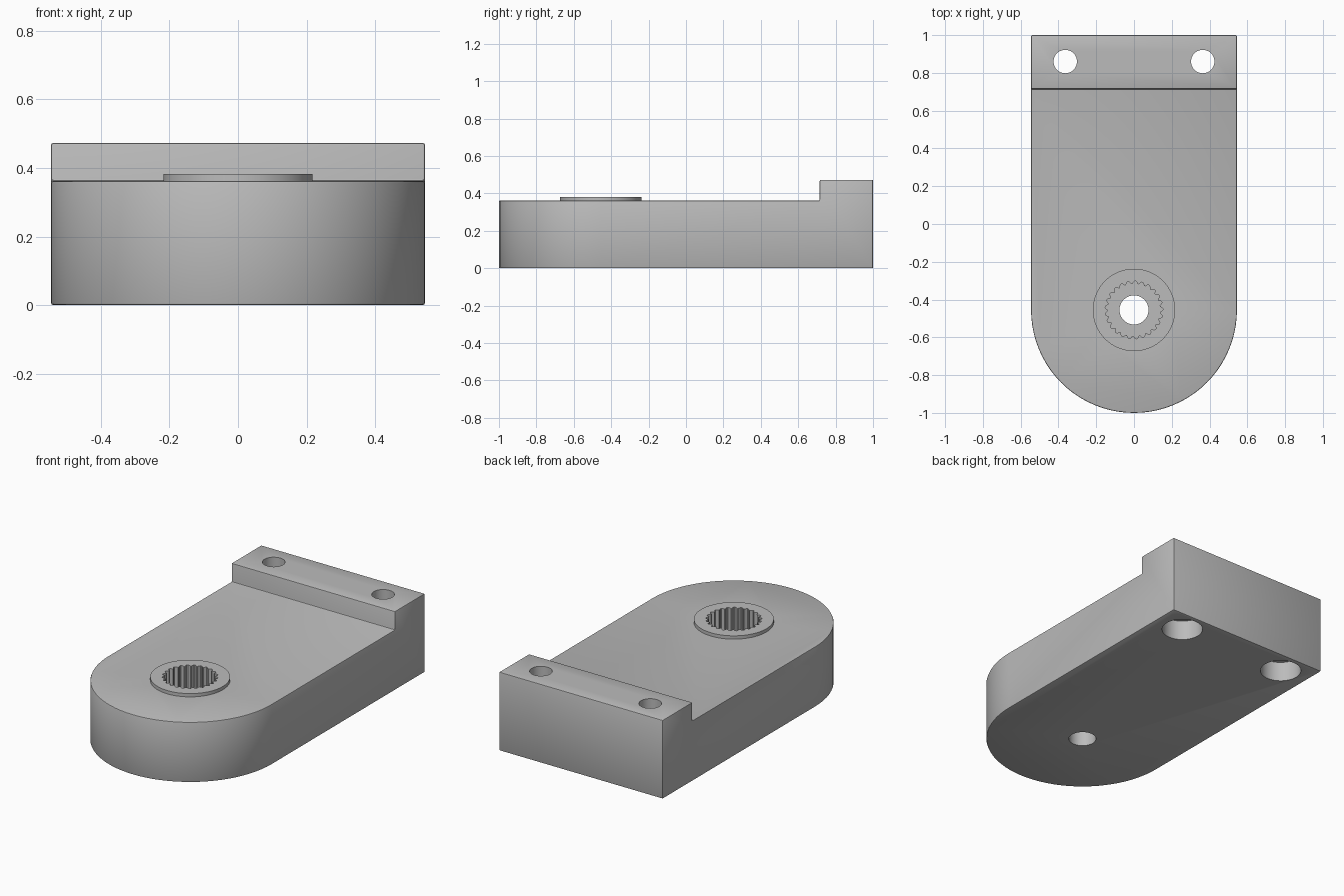
import bpy, bmesh, math

old = bpy.data.objects.get("Cube")
if old:
    bpy.data.objects.remove(old, do_unlink=True)

HALF, TOP, STEP, BOSS_TOP = 0.545, 0.473, 0.362, 0.382
HUB_Y = HALF - 1

grey = bpy.data.materials.new("plain grey")
grey.use_nodes = True
colour = (0.5, 0.5, 0.5, 1)
grey.diffuse_color = colour
grey.node_tree.nodes["Principled BSDF"].inputs["Base Color"].default_value = colour


def prism(name, outline, z0, z1):
    """Extrude a closed outline from z0 up to z1."""
    bm = bmesh.new()
    face = bm.faces.new([bm.verts.new((x, y, z0)) for x, y in outline])
    new = bmesh.ops.extrude_face_region(bm, geom=[face])["geom"]
    top = [v for v in new if isinstance(v, bmesh.types.BMVert)]
    bmesh.ops.translate(bm, verts=top, vec=(0, 0, z1 - z0))
    bmesh.ops.recalc_face_normals(bm, faces=bm.faces)
    mesh = bpy.data.meshes.new(name)
    bm.to_mesh(mesh)
    bm.free()
    mesh.materials.append(grey)
    obj = bpy.data.objects.new(name, mesh)
    bpy.context.collection.objects.link(obj)
    return obj


def ring(cx, cy, radii, start=0.0, sweep=2 * math.pi, closed=True):
    """Points around an arc, one per radius."""
    n = len(radii) if closed else len(radii) - 1
    return [(cx + r * math.cos(start + sweep * i / n),
             cy + r * math.sin(start + sweep * i / n)) for i, r in enumerate(radii)]


def apply(obj, kind, **settings):
    mod = obj.modifiers.new(kind.title(), kind)
    for key, value in settings.items():
        setattr(mod, key, value)
    bpy.context.view_layer.objects.active = obj
    bpy.ops.object.modifier_apply(modifier=mod.name)


def combine(obj, tool, operation="DIFFERENCE"):
    apply(obj, "BOOLEAN", object=tool, operation=operation, solver="EXACT")
    bpy.data.objects.remove(tool, do_unlink=True)


# Body: round-ended block with a raised rear mounting step
outline = ring(0, HUB_Y, [HALF] * 41, math.pi, math.pi, False) + [(HALF, 1), (-HALF, 1)]
body = prism("mounting_arm", outline, 0, TOP)
combine(body, prism("step_cutter", [(-1, -2), (1, -2), (1, 0.715), (-1, 0.715)], STEP, 1))
apply(body, "BEVEL", width=0.006, segments=2, limit_method="ANGLE", angle_limit=math.radians(40))

# Raised collar around the hub
combine(body, prism("hub_collar", ring(0, HUB_Y, [0.218] * 64), 0.3, BOSS_TOP), "UNION")

# Toothed socket and the screw hole below it
teeth = [0.153, 0.153, 0.147, 0.138, 0.138, 0.147] * 25
combine(body, prism("spline_cutter", ring(0, HUB_Y, teeth), 0.15, 1))
combine(body, prism("screw_cutter", ring(0, HUB_Y, [0.077] * 40), -1, 0.25))

# Rear mounting holes, counterbored from below
for side in (-1, 1):
    combine(body, prism("bolt_cutter", ring(side * 0.364, 0.86, [0.062] * 40), -1, 1))
    combine(body, prism("counterbore_cutter", ring(side * 0.364, 0.86, [0.115] * 40), -1, 0.12))

bpy.ops.object.select_all(action="DESELECT")
body.select_set(True)
bpy.context.view_layer.objects.active = body
bpy.ops.object.shade_smooth_by_angle(angle=math.radians(30))
